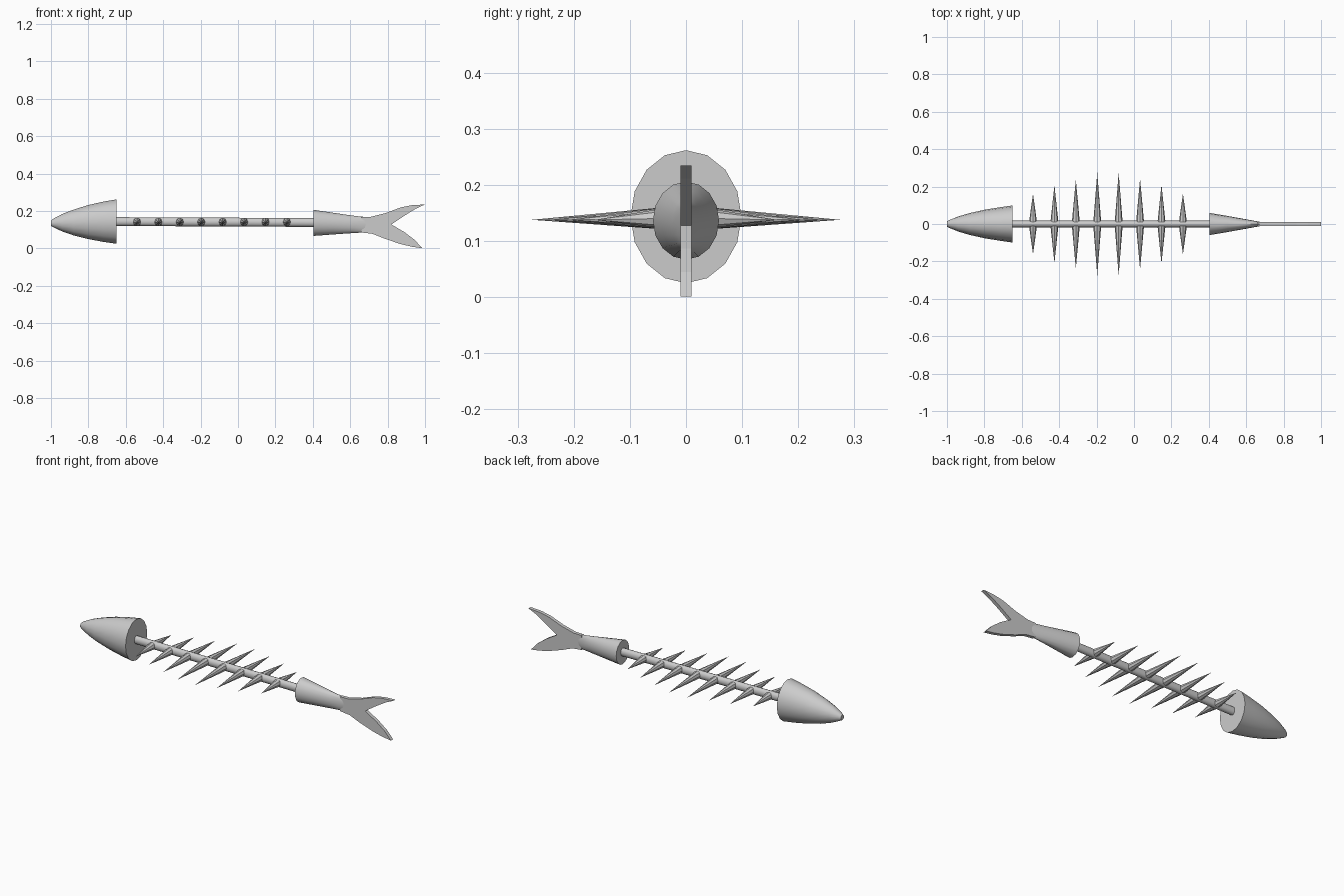
import bpy, bmesh
from math import sin, cos, pi

if "Cube" in bpy.data.objects:
    bpy.data.objects.remove(bpy.data.objects["Cube"])


def finish(name, bm, smooth=True):
    bmesh.ops.recalc_face_normals(bm, faces=bm.faces)
    me = bpy.data.meshes.new(name)
    bm.to_mesh(me)
    bm.free()
    ob = bpy.data.objects.new(name, me)
    bpy.context.collection.objects.link(ob)
    if smooth:
        bpy.ops.object.select_all(action='DESELECT')
        ob.select_set(True)
        bpy.context.view_layer.objects.active = ob
        bpy.ops.object.shade_smooth_by_angle(angle=0.7)
    return ob


def loft(name, sections, sides=16):
    """Skin elliptical sections (x, half width, bottom z, top z) along x."""
    bm = bmesh.new()
    rings = []
    for x, ry, z0, z1 in sections:
        zc, rz = (z0 + z1) / 2, (z1 - z0) / 2
        rings.append([bm.verts.new((x, ry * sin(2 * pi * i / sides),
                                    zc + rz * cos(2 * pi * i / sides)))
                      for i in range(sides)])
    for a, b in zip(rings, rings[1:]):
        for i in range(sides):
            j = (i + 1) % sides
            bm.faces.new((a[i], a[j], b[j], b[i]))
    bm.faces.new(rings[0])
    bm.faces.new(rings[-1])
    return finish(name, bm)


# Bullet shaped head
loft("head", [(-1.0, 0.014, 0.120, 0.149), (-0.985, 0.022, 0.112, 0.160),
              (-0.94, 0.040, 0.091, 0.184), (-0.88, 0.058, 0.070, 0.207),
              (-0.80, 0.076, 0.050, 0.232), (-0.72, 0.089, 0.035, 0.250),
              (-0.65, 0.099, 0.025, 0.262)])

# Backbone
loft("spine", [(-0.67, 0.018, 0.120, 0.167), (0.43, 0.018, 0.115, 0.162)], 12)

# Tapering tail base
loft("tail_base", [(0.405, 0.059, 0.067, 0.206), (0.50, 0.043, 0.074, 0.192),
                   (0.60, 0.025, 0.081, 0.177), (0.65, 0.016, 0.084, 0.171),
                   (0.70, 0.007, 0.086, 0.166)])

# Rib spikes, a mirrored pair at each station
lengths = [0.163, 0.208, 0.238, 0.275, 0.275, 0.243, 0.210, 0.163]
for k, length in enumerate(lengths):
    x = -0.54 + k * 0.1145
    for side, label in ((1, "back"), (-1, "front")):
        bm = bmesh.new()
        n = 8
        base = [bm.verts.new((x + 0.021 * cos(2 * pi * i / n), side * 0.012,
                              0.141 + 0.022 * sin(2 * pi * i / n)))
                for i in range(n)]
        tip = bm.verts.new((x, side * length, 0.138))
        for i in range(n):
            bm.faces.new((base[i], base[(i + 1) % n], tip))
        bm.faces.new(base)
        finish(f"rib_{label}_{k + 1}", bm, False)

# Forked tail fin plate
outline = [(0.66, 0.168), (0.71, 0.169), (0.79, 0.189), (0.87, 0.219),
           (0.93, 0.231), (1.0, 0.235), (0.95, 0.212), (0.885, 0.172),
           (0.82, 0.128), (0.89, 0.087), (0.945, 0.045), (0.985, 0.001),
           (0.93, 0.009), (0.87, 0.023), (0.79, 0.050), (0.72, 0.078),
           (0.66, 0.085)]
bm = bmesh.new()
face = bm.faces.new([bm.verts.new((x, -0.010, z)) for x, z in outline])
res = bmesh.ops.extrude_face_region(bm, geom=[face])
bmesh.ops.translate(bm, vec=(0, 0.020, 0),
                    verts=[v for v in res["geom"] if isinstance(v, bmesh.types.BMVert)])
if not face.is_valid or len(bm.faces) < len(outline) + 2:
    bm.faces.new([v for v in bm.verts if v.co.y < 0])
finish("tail_fin", bm, False)
